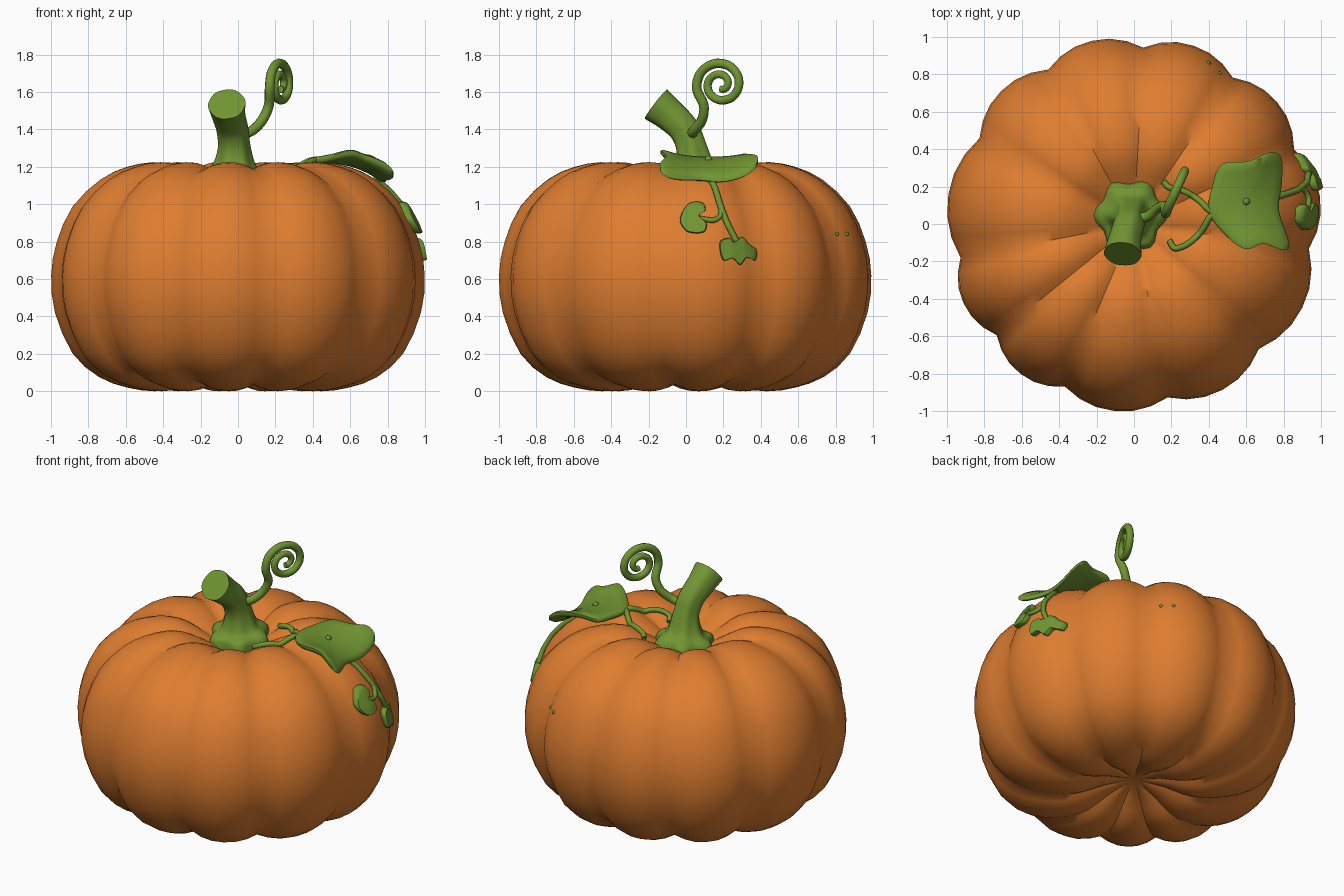
import bpy, bmesh, math
from mathutils import Vector
from mathutils.bvhtree import BVHTree

if "Cube" in bpy.data.objects:
    bpy.data.objects.remove(bpy.data.objects["Cube"])


def material(name, rgb):
    m = bpy.data.materials.new(name)
    m.diffuse_color = (*rgb, 1)
    m.use_nodes = True
    m.node_tree.nodes["Principled BSDF"].inputs["Base Color"].default_value = m.diffuse_color
    return m


ORANGE = material("pumpkin orange", (0.73, 0.205, 0.03))
GREEN = material("stem green", (0.165, 0.30, 0.032))


def finish(bm, name, mat):
    bmesh.ops.recalc_face_normals(bm, faces=bm.faces[:])
    me = bpy.data.meshes.new(name)
    bm.to_mesh(me)
    bm.free()
    ob = bpy.data.objects.new(name, me)
    bpy.context.collection.objects.link(ob)
    me.materials.append(mat)
    bpy.ops.object.select_all(action='DESELECT')
    ob.select_set(True)
    bpy.context.view_layer.objects.active = ob
    bpy.ops.object.shade_smooth_by_angle(angle=math.radians(50))
    return ob


def smooth_path(pts, n, closed=False):
    """Catmull-Rom curve through points of any dimension, n steps per span."""
    pts = [Vector(p) for p in pts]
    m = len(pts)
    get = (lambda i: pts[i % m]) if closed else (lambda i: pts[max(0, min(m - 1, i))])
    out = []
    for i in range(m if closed else m - 1):
        a, b, c, d = get(i - 1), get(i), get(i + 1), get(i + 2)
        for k in range(n):
            t = k / n
            out.append(0.5 * (2 * b + (c - a) * t + (2 * a - 5 * b + 4 * c - d) * t * t
                              + (3 * b - a - 3 * c + d) * t ** 3))
    return out if closed else out + [pts[-1]]


def skin(bm, rings):
    for r0, r1 in zip(rings, rings[1:]):
        for i in range(len(r0)):
            j = (i + 1) % len(r0)
            bm.faces.new((r0[i], r0[j], r1[j], r1[i]))


def sweep(name, path, radius, sides=10):
    """Tube along a path; radius(t, angle) gives its section."""
    bm = bmesh.new()
    rings, n = [], len(path)
    side = Vector((1, 0.02, 0.05))
    for i, p in enumerate(path):
        tan = (path[min(i + 1, n - 1)] - path[max(i - 1, 0)]).normalized()
        side = (side - tan * side.dot(tan)).normalized()
        up = tan.cross(side)
        ring = []
        for k in range(sides):
            a = 2 * math.pi * k / sides
            ring.append(bm.verts.new(p + (side * math.cos(a) + up * math.sin(a)) * radius(i / (n - 1), a)))
        rings.append(ring)
    skin(bm, rings)
    bm.faces.new(rings[0])
    bm.faces.new(rings[-1])
    return finish(bm, name, GREEN)


def leaf(name, outline, centre, place, thickness):
    """Rounded slab from a 2D outline, laid in space by place(u, v)."""
    edge = smooth_path(outline, 4, True)
    c = Vector(centre)
    bm = bmesh.new()
    layers = []
    for s in (1, -1):
        rings = []
        for f in (1.0, 0.94, 0.75, 0.5, 0.25):
            h = s * thickness / 2 * (0.45 if f == 1 else 1)
            rings.append([bm.verts.new(place(*(c + (e - c) * f), h)) for e in edge])
        skin(bm, rings)
        mid = bm.verts.new(place(*c, s * thickness / 2))
        for i in range(len(edge)):
            bm.faces.new((rings[-1][i], rings[-1][(i + 1) % len(edge)], mid))
        layers.append(rings[0])
    skin(bm, layers)
    return finish(bm, name, GREEN)


# Pumpkin body: revolved profile with uneven ribs
NOTCHES = [-8, 25, 56, 87, 119, 151, 191, 219, 247, 281, 315, 352]
PROFILE = [(0.06, 1.07), (0.13, 1.09), (0.23, 1.15), (0.35, 1.21), (0.46, 1.225), (0.6, 1.2),
           (0.74, 1.135), (0.89, 0.99), (0.975, 0.8), (1.005, 0.62), (0.985, 0.42), (0.89, 0.2),
           (0.75, 0.075), (0.6, 0.02), (0.45, 0.0), (0.32, 0.02), (0.2, 0.07), (0.06, 0.11)]
bm = bmesh.new()
rings = []
for r, z in smooth_path(PROFILE, 2):
    ring = []
    for a0, a1 in zip(NOTCHES, NOTCHES[1:]):
        for k in range(6):
            u = k / 6
            a = math.radians(a0 + (a1 - a0) * u)
            g = (1 - math.sin(math.pi * u)) ** 1.2
            rr = r * (1 - 0.06 * g)
            zz = 0.62 + (z - 0.62) * (1 - 0.06 * g * min(1, r / 0.3))
            ring.append(bm.verts.new((rr * math.cos(a), rr * math.sin(a), zz)))
    rings.append(ring)
skin(bm, rings)
bm.faces.new(rings[0])
bm.faces.new(rings[-1])
bmesh.ops.recalc_face_normals(bm, faces=bm.faces[:])
tree = BVHTree.FromBMesh(bm)
finish(bm, "pumpkin_body", ORANGE)


def on_top(x, y, h):
    return tree.ray_cast(Vector((x, y, 3)), Vector((0, 0, -1)))[0] + Vector((0, 0, h))


def on_right(y, z, h):
    return tree.ray_cast(Vector((3, y, z)), Vector((-1, 0, 0)))[0] + Vector((h, 0, 0))


# Stem: flared star base, bent towards the front, flat cut end
stem = smooth_path([(-0.02, 0.05, 1.06, 0.19), (-0.02, 0.05, 1.15, 0.175), (-0.02, 0.045, 1.2, 0.115),
                    (-0.02, 0.03, 1.3, 0.085), (-0.03, -0.01, 1.4, 0.083),
                    (-0.05, -0.085, 1.475, 0.088), (-0.06, -0.16, 1.535, 0.1)], 4)
sweep("stem", [p.to_3d() for p in stem],
      lambda t, a: stem[round(t * (len(stem) - 1))][3] * (1 + (0.11 * (1 - t) ** 2 + 0.015) * math.cos(6 * a)), 36)

# Curled tendril
curl = [(0.0, 0.03, 1.37), (0.07, 0.04, 1.39), (0.13, 0.085, 1.45), (0.165, 0.095, 1.53)]
for k in range(17):
    a = math.radians(190 - 40 * k)
    rad = 0.125 * (1 - k / 19) + 0.005
    y = 0.185 + rad * math.cos(a)
    curl.append((0.175 + (y - 0.07) * 0.45, y, 1.64 + rad * math.sin(a)))
sweep("curled_tendril", smooth_path(curl, 4), lambda t, a: 0.028 - 0.009 * t)

# Large leaf draped over the right shoulder
LEAF = [(0.40, 0.06), (0.42, 0.21), (0.47, 0.32), (0.61, 0.335), (0.73, 0.385), (0.79, 0.35), (0.79, 0.21),
        (0.775, 0.07), (0.83, -0.10), (0.80, -0.14), (0.69, -0.105), (0.60, -0.135), (0.50, -0.07)]


def drape(x, y, h):
    droop = 0.12 * max(0, (x - 0.5) / 0.3) ** 2
    lift = 0.075 * (abs(y - 0.13) / 0.25) ** 2
    return Vector((x, y, 1.235 - droop + lift * min(1, max(0, (x - 0.4) / 0.3)) + h))


leaf("large_leaf", LEAF, (0.6, 0.12), drape, 0.04)


# Vines lying on the body
def vine(name, pts, place, size=0.018):
    path = [place(p[0], p[1], 0.014) for p in smooth_path(pts, 5)]
    return sweep(name, path, lambda t, a: size * (1 - 0.1 * t), 8)


vine("vine_back", [(0.48, 0.07), (0.41, 0.07), (0.35, 0.125), (0.27, 0.175), (0.19, 0.195), (0.16, 0.225)], on_top)
vine("vine_front", [(0.48, 0.07), (0.41, 0.04), (0.36, -0.04), (0.29, -0.105), (0.22, -0.13), (0.19, -0.09)], on_top)
vine("vine_hanging", [(0.12, 1.14), (0.15, 1.1), (0.185, 0.99), (0.22, 0.9), (0.27, 0.8), (0.285, 0.75)], on_right)
vine("vine_branch", [(0.19, 0.98), (0.185, 0.94), (0.15, 0.915), (0.1, 0.92), (0.05, 0.93)], on_right, 0.015)

# Two small leaves on the right side
BUD = [(-0.03, 0.935), (0.015, 1.005), (0.085, 1.01), (0.105, 0.97), (0.07, 0.94),
       (0.11, 0.9), (0.095, 0.85), (0.015, 0.85), (-0.025, 0.89)]
TREFOIL = [(0.18, 0.76), (0.185, 0.805), (0.23, 0.82), (0.258, 0.8), (0.3, 0.825), (0.34, 0.785), (0.378, 0.755),
           (0.37, 0.7), (0.325, 0.715), (0.29, 0.675), (0.25, 0.71), (0.2, 0.7)]
leaf("small_leaf_upper", BUD, (0.035, 0.93), lambda y, z, h: on_right(y, z, h + 0.015), 0.045)
leaf("small_leaf_lower", TREFOIL, (0.275, 0.755), lambda y, z, h: on_right(y, z, h + 0.015), 0.045)


# Small nubs: one on the leaf, two at the back
def nub(name, p, size):
    bm = bmesh.new()
    bmesh.ops.create_uvsphere(bm, u_segments=10, v_segments=6, radius=size)
    bmesh.ops.translate(bm, verts=bm.verts[:], vec=p)
    finish(bm, name, GREEN)


nub("leaf_nub", drape(0.6, 0.12, 0.018), 0.02)
for i, d in enumerate([(0.40, 0.86), (0.465, 0.82)]):
    o = Vector((0, 0, 0.84))
    hit = tree.ray_cast(o + 3 * Vector((*d, 0)), -Vector((*d, 0)).normalized())[0]
    nub("back_nub_%d" % (i + 1), hit, 0.011)
